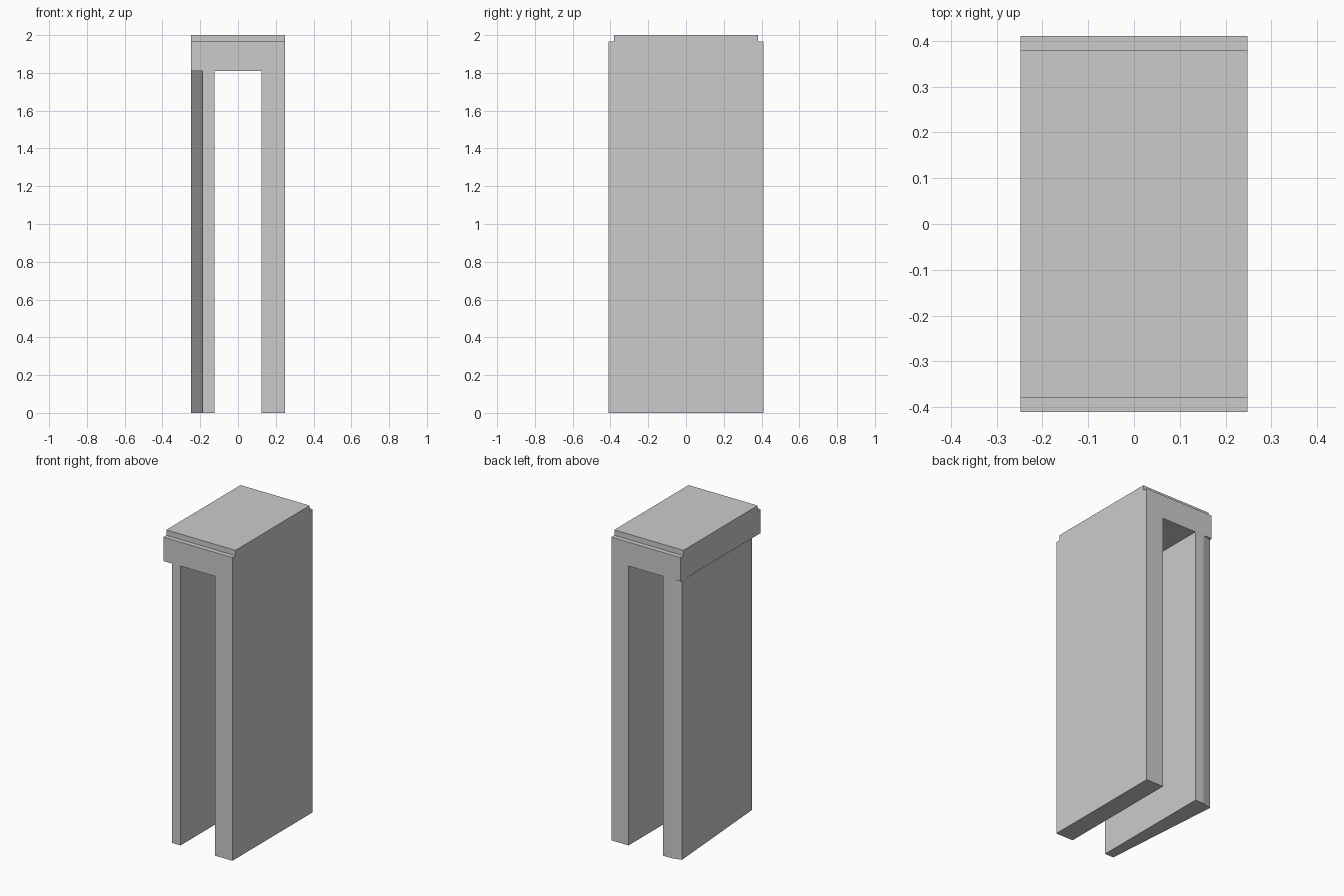
import bpy, bmesh

if "Cube" in bpy.data.objects:
    bpy.data.objects.remove(bpy.data.objects["Cube"])


def prism(name, pts, depth, place):
    """Extrude a closed 2D profile; place(a, b, d) maps it into space."""
    bm = bmesh.new()
    lo, hi = depth
    v0 = [bm.verts.new(place(a, b, lo)) for a, b in pts]
    v1 = [bm.verts.new(place(a, b, hi)) for a, b in pts]
    n = len(pts)
    bm.faces.new(v0)
    bm.faces.new(v1)
    for i in range(n):
        j = (i + 1) % n
        bm.faces.new((v0[i], v0[j], v1[j], v1[i]))
    bmesh.ops.recalc_face_normals(bm, faces=bm.faces)
    me = bpy.data.meshes.new(name)
    bm.to_mesh(me)
    bm.free()
    ob = bpy.data.objects.new(name, me)
    bpy.context.collection.objects.link(ob)
    return ob


W, D, H = 0.248, 0.411, 2.0     # half width, half depth, height
GAP, BEAM, STEP = 0.124, 1.81, 1.965
TOP = 0.38                      # half depth of raised top

# Body: top beam with right leg, one L-shaped outline in x-z
body = [(-W, BEAM), (GAP, BEAM), (GAP, 0), (W, 0), (W, STEP), (-W, STEP)]
prism("beam_and_right_leg", body, (-D, D), lambda a, b, d: (a, d, b))

# Raised top slab, stepped in at front and back
slab = [(-TOP, STEP), (TOP, STEP), (TOP, H), (-TOP, H)]
prism("raised_top", slab, (-W, W), lambda a, b, d: (d, a, b))

# Left leg: thin at the front, widening to the back, shallow rear chamfer
leg = [(-GAP, -D), (-GAP, D), (-0.187, D), (-W, 0.395), (-0.187, -D)]
prism("left_tapered_leg", leg, (0, BEAM), lambda a, b, d: (a, b, d))
